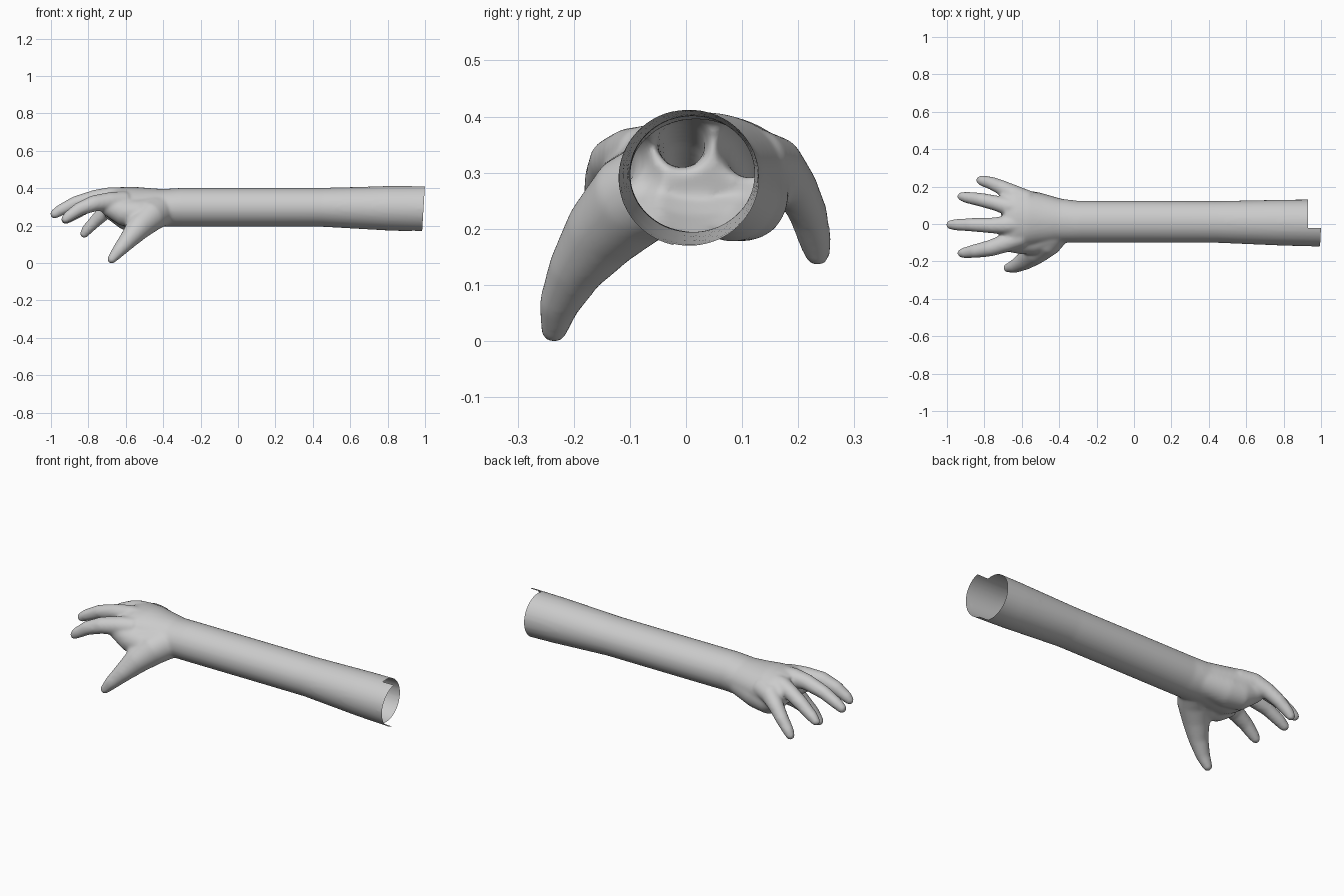
import bpy, bmesh, math
from mathutils import Vector, Matrix

cube = bpy.data.objects.get("Cube")
if cube:
    bpy.data.objects.remove(cube)

bm = bmesh.new()
SIDES = 32


def loft(sections):
    """Closed tube through (centre, half width, half height) sections."""
    rings = []
    for i, (c, w, h) in enumerate(sections):
        a = sections[max(i - 1, 0)][0]
        b = sections[min(i + 1, len(sections) - 1)][0]
        t = (b - a).normalized()
        side = t.cross(Vector((0, 0, 1))).normalized()
        up = side.cross(t)
        rings.append([bm.verts.new(c + side * w * math.cos(k * math.tau / SIDES)
                                   + up * h * math.sin(k * math.tau / SIDES))
                      for k in range(SIDES)])
    for r, s in zip(rings, rings[1:]):
        for k in range(SIDES):
            n = (k + 1) % SIDES
            bm.faces.new((r[k], r[n], s[n], s[k]))
    bm.faces.new(rings[0][::-1])
    bm.faces.new(rings[-1])


def digit(points):
    """Tapered finger or pad with a rounded tip, from (x, y, z, radius) points."""
    loft([(Vector(p[:3]), p[3], p[3]) for p in points])
    tip = points[-1]
    bmesh.ops.create_uvsphere(bm, u_segments=16, v_segments=10, radius=tip[3],
                              matrix=Matrix.Translation(tip[:3]))


# Forearm, wrist and palm: x, y centre, half width, z centre, half height
arm = [(1.04, .005, .127, .295, .124), (.8, .007, .123, .298, .119),
       (.45, .011, .112, .303, .104), (.1, .012, .112, .303, .104),
       (-.3, .012, .112, .303, .104), (-.4, .018, .118, .300, .101),
       (-.5, .024, .138, .300, .108), (-.58, .028, .154, .304, .111),
       (-.65, .030, .156, .320, .093), (-.70, .026, .135, .328, .068)]
loft([(Vector((x, y, z)), w, h) for x, y, w, z, h in arm])

# Heel of the palm and the web beside the thumb
digit([(-.38, .05, .290, .080), (-.52, .082, .270, .088),
       (-.61, .104, .266, .083), (-.66, .130, .285, .060)])
digit([(-.44, -.05, .280, .085), (-.54, -.085, .265, .082),
       (-.62, -.088, .280, .072), (-.68, -.092, .305, .056)])

# Four fingers
digit([(-.60, 0, .355, .055), (-.68, -.005, .362, .050), (-.76, -.008, .356, .042),
       (-.87, -.004, .327, .036), (-.95, -.004, .287, .031), (-.980, -.004, .268, .026)])
digit([(-.60, -.07, .335, .055), (-.68, -.100, .335, .050), (-.77, -.130, .324, .044),
       (-.85, -.145, .293, .037), (-.91, -.155, .252, .029), (-.922, -.156, .240, .024)])
digit([(-.60, .08, .350, .055), (-.68, .095, .352, .048), (-.74, .112, .338, .041),
       (-.82, .130, .302, .037), (-.90, .143, .252, .030), (-.922, .147, .236, .024)])
digit([(-.57, .12, .325, .060), (-.65, .160, .318, .052), (-.71, .196, .278, .040),
       (-.76, .218, .232, .035), (-.81, .231, .180, .029), (-.822, .234, .162, .024)])

# Thumb
digit([(-.42, -.03, .285, .088), (-.47, -.095, .255, .084), (-.53, -.150, .197, .069),
       (-.585, -.197, .131, .050), (-.64, -.227, .068, .036), (-.675, -.235, .026, .025)])

mesh = bpy.data.meshes.new("arm_and_hand")
bmesh.ops.recalc_face_normals(bm, faces=bm.faces)
bm.to_mesh(mesh)
bm.free()
obj = bpy.data.objects.new("arm_and_hand", mesh)
bpy.context.collection.objects.link(obj)
bpy.ops.object.select_all(action='DESELECT')
obj.select_set(True)
bpy.context.view_layer.objects.active = obj

# Blend everything into one skin
remesh = obj.modifiers.new("blend", 'REMESH')
remesh.mode = 'VOXEL'
remesh.voxel_size = .008
relax = obj.modifiers.new("relax", 'SMOOTH')
relax.factor = .5
relax.iterations = 12
for name in ("blend", "relax"):
    bpy.ops.object.modifier_apply(modifier=name)

# Open the upper end of the sleeve and cut the step in its rim
bm = bmesh.new()
bm.from_mesh(obj.data)


def cut(geom, point, normal, clear=False):
    bmesh.ops.bisect_plane(bm, geom=geom, plane_co=point, plane_no=normal,
                           clear_outer=clear)


def geometry(test):
    faces = [f for f in bm.faces if test(f.calc_center_median())]
    return list({v for f in faces for v in f.verts}
                | {e for f in faces for e in f.edges}) + faces


STEP_X, STEP_Y = .93, -.022
cut(geometry(lambda c: True), (.992, 0, .3), (1, 0, -.06), True)
cut(geometry(lambda c: True), (STEP_X, 0, 0), (1, 0, 0))
cut(geometry(lambda c: c.x > STEP_X), (0, STEP_Y, 0), (0, 1, 0))
step = [f for f in bm.faces if f.calc_center_median().x > STEP_X
        and f.calc_center_median().y > STEP_Y]
bmesh.ops.delete(bm, geom=step, context='FACES')

# Rest the thumb tip on the ground
low = min(v.co.z for v in bm.verts)
bmesh.ops.translate(bm, verts=bm.verts, vec=(0, 0, -low))
bm.to_mesh(obj.data)
bm.free()

# Plain grey skin
grey = bpy.data.materials.new("light_grey")
grey.use_nodes = True
colour = (.6, .6, .6, 1)
grey.diffuse_color = colour
grey.node_tree.nodes["Principled BSDF"].inputs["Base Color"].default_value = colour
obj.data.materials.clear()
obj.data.materials.append(grey)
bpy.ops.object.shade_smooth_by_angle(angle=math.radians(50))
